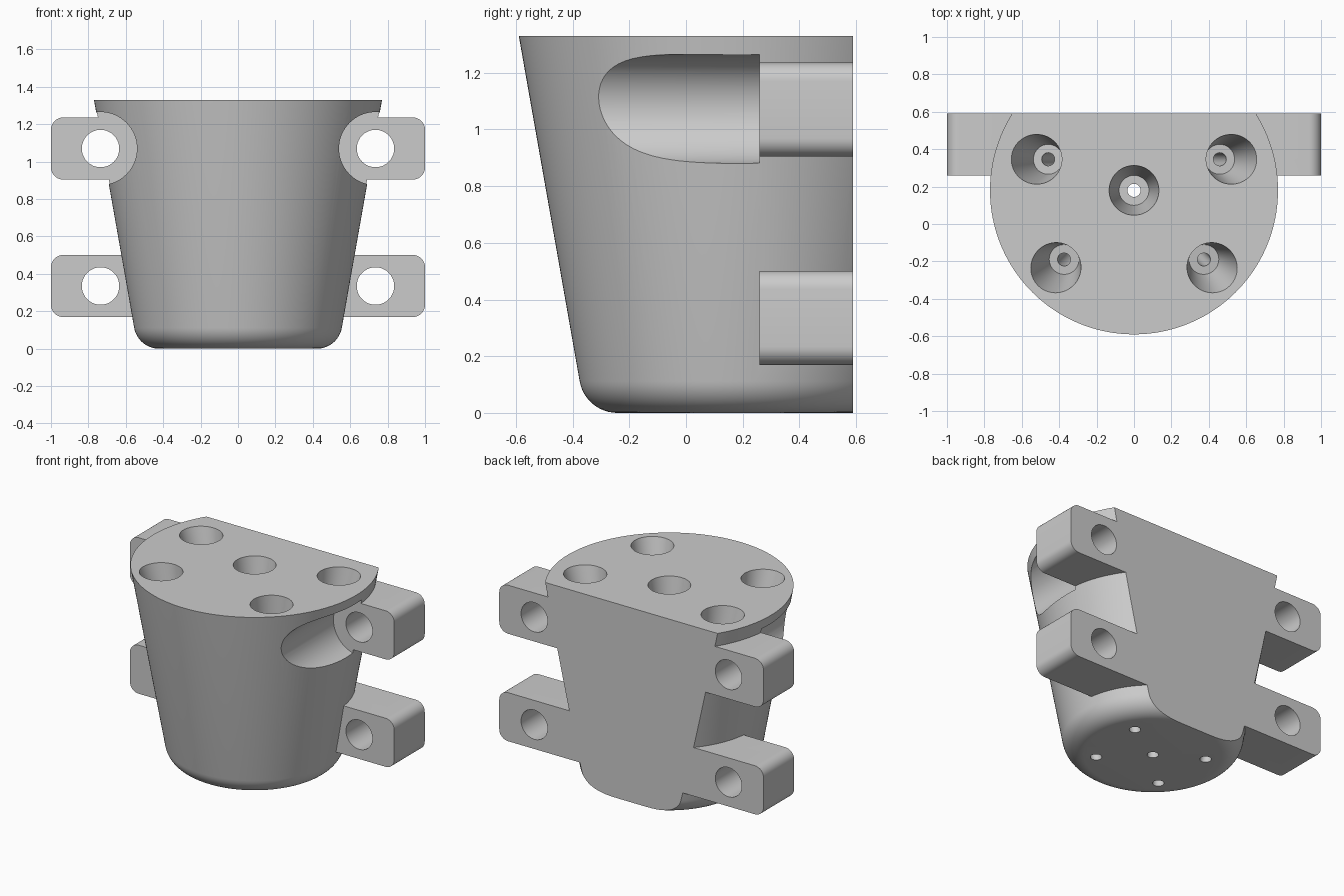
import bpy, bmesh, math
from mathutils import Matrix, Vector

if "Cube" in bpy.data.objects:
    bpy.data.objects.remove(bpy.data.objects["Cube"], do_unlink=True)

HEIGHT, RADIUS, AXIS_Y, BACK, BAR_FRONT = 1.33, 0.77, 0.18, 0.59, 0.26
TILT = math.radians(10)

grey = bpy.data.materials.new("plain grey")
grey.use_nodes = True
grey.diffuse_color = (0.6, 0.6, 0.6, 1)
grey.node_tree.nodes["Principled BSDF"].inputs["Base Color"].default_value = (0.6, 0.6, 0.6, 1)


def finish(name, bm, matrix=Matrix()):
    bm.transform(matrix)
    bmesh.ops.recalc_face_normals(bm, faces=bm.faces)
    mesh = bpy.data.meshes.new(name)
    bm.to_mesh(mesh)
    bm.free()
    mesh.materials.append(grey)
    obj = bpy.data.objects.new(name, mesh)
    bpy.context.collection.objects.link(obj)
    return obj


def lathe(name, profile, sides, matrix):
    """Solid of revolution about z from (radius, height) points."""
    bm = bmesh.new()
    angles = [2 * math.pi * i / sides for i in range(sides)]
    rings = [[bm.verts.new((r * math.cos(a), r * math.sin(a), z)) for a in angles]
             for r, z in profile]
    for low, high in zip(rings, rings[1:]):
        for i in range(sides):
            j = (i + 1) % sides
            bm.faces.new((low[i], low[j], high[j], high[i]))
    bm.faces.new(rings[0])
    bm.faces.new(rings[-1])
    return finish(name, bm, matrix)


def box(name, low, high, bevel=0):
    bm = bmesh.new()
    low, high = Vector(low), Vector(high)
    bmesh.ops.create_cube(bm, size=1)
    bmesh.ops.scale(bm, vec=high - low, verts=bm.verts)
    bmesh.ops.translate(bm, vec=(low + high) / 2, verts=bm.verts)
    if bevel:
        along_y = [e for e in bm.edges if abs(e.verts[0].co.y - e.verts[1].co.y) > 0.01]
        bmesh.ops.bevel(bm, geom=along_y, offset=bevel, segments=8,
                        profile=0.5, affect='EDGES')
    return finish(name, bm)


def combine(target, other, operation):
    mod = target.modifiers.new("combine", 'BOOLEAN')
    mod.operation, mod.solver, mod.object = operation, 'EXACT', other
    other.hide_render = True
    bpy.context.view_layer.objects.active = target
    bpy.ops.object.modifier_apply(modifier=mod.name)
    bpy.data.objects.remove(other, do_unlink=True)


def rod_y(name, radius, x, z, y0, y1):
    turn = Matrix.Translation((x, y0, z)) @ Matrix.Rotation(-math.pi / 2, 4, 'X')
    return lathe(name, [(radius, 0), (radius, y1 - y0)], 64, turn)


# Tapered body with a rounded lower edge
fillet = 0.135
corner = RADIUS - HEIGHT * math.tan(TILT)
flat = corner - fillet * math.tan((math.pi / 2 - TILT) / 2)
profile = []
for i in range(13):
    a = (math.pi / 2 - TILT) * i / 12
    profile.append((flat + fillet * math.sin(a), fillet * (1 - math.cos(a))))
profile.append((RADIUS, HEIGHT))
body = lathe("holder_body", profile, 160, Matrix.Translation((0, AXIS_Y, 0)))

# Tool clearance in front of the upper screw holes
for x in (-0.735, 0.735):
    combine(body, rod_y("clearance", 0.195, x, 1.07, -1, BAR_FRONT), 'DIFFERENCE')

# Mounting bars with rounded ends, then their screw holes
for z in (0.335, 1.07):
    bar = box("mounting_bar", (-1, BAR_FRONT, z - 0.166), (1, 0.8, z + 0.166), 0.065)
    combine(body, bar, 'UNION')
for z in (0.335, 1.07):
    for x in (-0.735, 0.735):
        combine(body, rod_y("screw_hole", 0.1, x, z, 0, 1), 'DIFFERENCE')

# Flat back
combine(body, box("back_cut", (-2, BACK, -1), (2, 2, 3)), 'DIFFERENCE')

# Tapered sockets with narrow through holes, leaning like the wall
depth = 0.335
socket = [(0.035, -1.6), (0.035, -depth), (0.08, -depth), (0.133, 0), (0.149, 0.1)]
lean = math.tan(TILT)
places = [(0, AXIS_Y, 0, 0)]
for side in (-1, 1):
    places.append((side * 0.517, 0.346, side * lean, 0))
    places.append((side * 0.415, -0.231, side * lean * 0.707, -lean * 0.707))
for x, y, dx, dy in places:
    turn = Vector((0, 0, 1)).rotation_difference(Vector((dx, dy, 1))).to_matrix().to_4x4()
    cutter = lathe("socket", socket, 64, Matrix.Translation((x, y, HEIGHT)) @ turn)
    combine(body, cutter, 'DIFFERENCE')

# Smooth curved walls, sharp rims
bpy.ops.object.select_all(action='DESELECT')
body.select_set(True)
bpy.context.view_layer.objects.active = body
bpy.ops.object.shade_smooth_by_angle(angle=math.radians(25))
